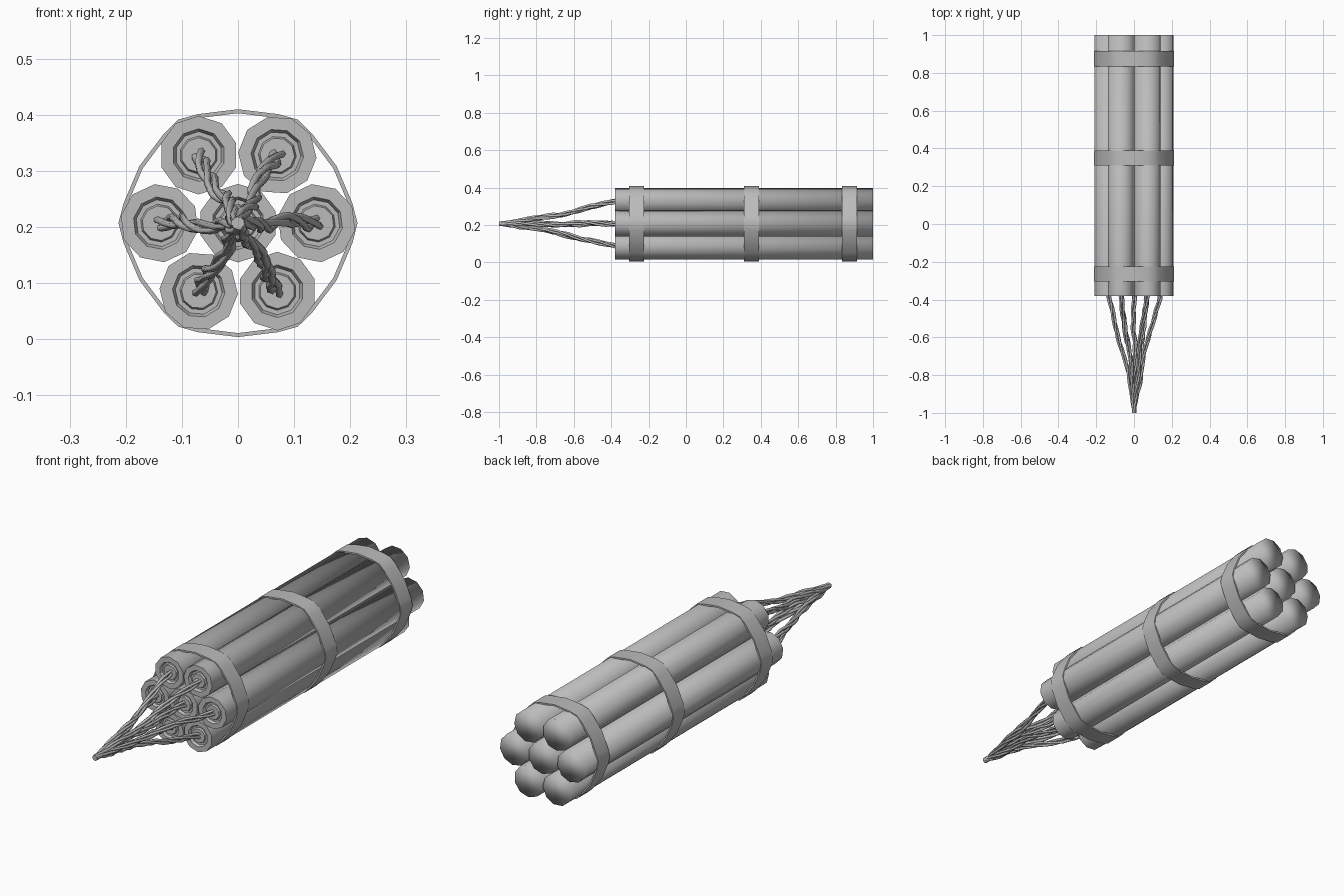
import bpy, bmesh, math, random
from mathutils import Vector

random.seed(4)
if "Cube" in bpy.data.objects:
    bpy.data.objects.remove(bpy.data.objects["Cube"])

MID_Z = 0.207
PITCH = 0.14      # distance between neighbouring sticks
RADIUS = 0.07
FRONT, BACK = -0.38, 1.0

grey = bpy.data.materials.new("plain grey")
grey.use_nodes = True
grey.diffuse_color = (0.5, 0.5, 0.5, 1)
grey.node_tree.nodes["Principled BSDF"].inputs["Base Color"].default_value = (0.5, 0.5, 0.5, 1)


def add_object(name, bm):
    bmesh.ops.recalc_face_normals(bm, faces=bm.faces)
    mesh = bpy.data.meshes.new(name)
    bm.to_mesh(mesh)
    bm.free()
    mesh.materials.append(grey)
    obj = bpy.data.objects.new(name, mesh)
    bpy.context.collection.objects.link(obj)
    return obj


def bridge(bm, a, b):
    n = len(a)
    return [bm.faces.new((a[i], a[(i + 1) % n], b[(i + 1) % n], b[i])) for i in range(n)]


def polar(r, angle):
    return Vector((r * math.cos(angle), 0, r * math.sin(angle)))


# Stick: ten-sided tube, stepped front face, back rounded by shading only
def stick(name, centre, turn):
    bm = bmesh.new()
    profile = [(RADIUS, BACK), (RADIUS, FRONT), (0.047, FRONT), (0.042, FRONT + 0.012),
               (0.034, FRONT + 0.012), (0.031, FRONT + 0.004), (0.018, FRONT + 0.004)]
    rings = []
    for r, y in profile:
        rings.append([bm.verts.new(centre + polar(r, turn + i * math.tau / 10) + Vector((0, y, 0)))
                      for i in range(10)])
    for k, (a, b) in enumerate(zip(rings, rings[1:])):
        for f in bridge(bm, a, b):
            f.smooth = k == 0
    bm.faces.new(rings[0]).smooth = True
    bm.faces.new(rings[-1])
    for i in range(10):
        bm.edges.get((rings[1][i], rings[1][i - 1])).smooth = False
    add_object(name, bm)


# Band: strip wrapped round the six outer sticks
def band(name, y):
    bm = bmesh.new()
    outline = []
    for k in range(6):
        a = k * math.pi / 3
        corner = polar(PITCH, a)
        outline += [corner + polar(0.073, a + t) for t in (-0.5, 0, 0.5)]
        outline.append(polar(0.203, a + math.pi / 6))
    rings = []
    for scale, dy in ((1, -0.04), (1, 0.04), (0.965, 0.04), (0.965, -0.04)):
        rings.append([bm.verts.new(p * scale + Vector((0, y + dy, MID_Z))) for p in outline])
    for k in range(4):
        for f in bridge(bm, rings[k], rings[(k + 1) % 4]):
            f.smooth = k in (0, 2)
    for e in bm.edges:
        e.smooth = e.calc_face_angle(0) < math.radians(45)
    add_object(name, bm)


# Fuse: three thin strands twisted round a wavering path to the shared tip
def fuse(name, start):
    bm = bmesh.new()
    steps = 22
    tip = Vector((0, -1.0, MID_Z))
    phase = random.uniform(0, math.tau)
    path = []
    for i in range(steps + 1):
        t = i / steps
        p = tip + (start - tip) * (1 - t) ** 1.25
        p.y = start.y + (tip.y - start.y) * t
        wobble = 0.007 * math.sin(math.pi * t)
        path.append(p + polar(wobble, phase + 9 * t) + polar(random.uniform(0, 0.003), phase * i))
    path[-1] = tip
    for s in range(3):
        previous = None
        for i, p in enumerate(path):
            spread = 0.009 - 0.003 * i / steps
            middle = p + polar(spread, phase + s * math.tau / 3 + i * 0.55)
            ring = [bm.verts.new(middle + polar(0.0065, j * math.tau / 5)) for j in range(5)]
            if previous:
                bridge(bm, previous, ring)
            else:
                bm.faces.new(ring)
            previous = ring
        bm.faces.new(previous)
    obj = add_object(name, bm)
    obj.data.shade_smooth()
    for f in obj.data.polygons:
        f.use_smooth = len(f.vertices) == 4


centres = [Vector((0, 0, MID_Z))]
centres += [Vector((0, 0, MID_Z)) + polar(PITCH, k * math.pi / 3) for k in range(6)]
for n, c in enumerate(centres):
    label = "centre" if n == 0 else f"outer_{n}"
    stick(f"stick_{label}", c, math.radians(18 + 7 * (n % 3)))
    fuse(f"fuse_{label}", c + Vector((0, FRONT + 0.01, 0)))

for label, y in (("front", -0.265), ("middle", 0.35), ("back", 0.875)):
    band(f"band_{label}", y)
